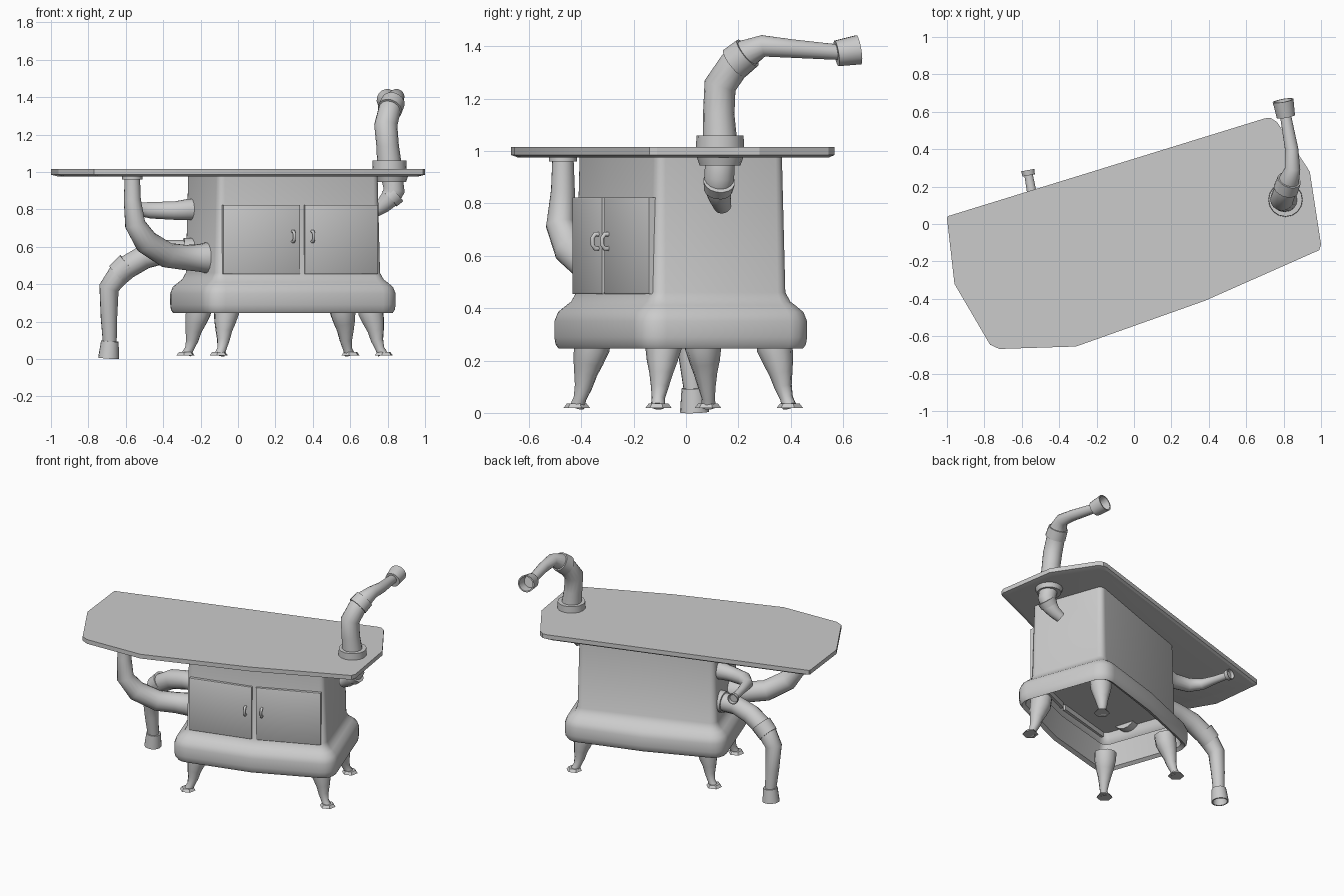
import bpy, bmesh, math
from mathutils import Vector, Matrix

if "Cube" in bpy.data.objects:
    bpy.data.objects.remove(bpy.data.objects["Cube"])

grey = bpy.data.materials.new("plain grey")
grey.use_nodes = True
tone = (0.6, 0.6, 0.6, 1)
grey.diffuse_color = tone
grey.node_tree.nodes["Principled BSDF"].inputs["Base Color"].default_value = tone

# The stove stands turned on the floor; its parts use this frame
STOVE = Matrix.Translation((0.24, -0.02, 0)) @ Matrix.Rotation(math.radians(19.5), 4, "Z")


def loft(name, rings, start=True, end=True, frame=None, angle=35):
    """Skin a list of equal rings into one object."""
    bm = bmesh.new()
    loops = [[bm.verts.new(p) for p in ring] for ring in rings]
    for a, b in zip(loops, loops[1:]):
        for i in range(len(a)):
            j = (i + 1) % len(a)
            bm.faces.new((a[i], a[j], b[j], b[i]))
    if start:
        bm.faces.new(loops[0][::-1])
    if end:
        bm.faces.new(loops[-1])
    bmesh.ops.recalc_face_normals(bm, faces=bm.faces)
    mesh = bpy.data.meshes.new(name)
    bm.to_mesh(mesh)
    bm.free()
    mesh.materials.append(grey)
    ob = bpy.data.objects.new(name, mesh)
    bpy.context.collection.objects.link(ob)
    if frame:
        ob.matrix_world = frame
    bpy.ops.object.select_all(action="DESELECT")
    ob.select_set(True)
    bpy.context.view_layer.objects.active = ob
    bpy.ops.object.shade_smooth_by_angle(angle=math.radians(angle))
    return ob


def ring(centre, axis, r, n=16):
    turn = Vector((0, 0, 1)).rotation_difference(Vector(axis))
    return [Vector(centre) + turn @ Vector((r * math.cos(t), r * math.sin(t), 0))
            for t in (math.tau * i / n for i in range(n))]


def tube(name, path, n=16, frame=None):
    """Path entries are x, y, z, radius; rings are carried along without twist."""
    pts = [Vector(p[:3]) for p in path]
    rings, turn, last = [], None, Vector((0, 0, 1))
    for i, p in enumerate(path):
        a = pts[max(i - 1, 0)]
        b = pts[min(i + 1, len(pts) - 1)]
        d = ((pts[i] - a).normalized() + (b - pts[i]).normalized()).normalized()
        step = last.rotation_difference(d)
        turn = step @ turn if turn else step
        last = d
        rings.append([pts[i] + turn @ Vector((p[3] * math.cos(t), p[3] * math.sin(t), 0))
                      for t in (math.tau * k / n for k in range(n))])
    return loft(name, rings, frame=frame, angle=50)


def collar(name, a, b, r0, r1=None):
    a, b = Vector(a), Vector(b)
    return loft(name, [ring(a, b - a, r0), ring(b, b - a, r1 or r0)])


def cup(name, a, b, r0, r1):
    """Hollow pipe mouth opening towards b."""
    a, b = Vector(a), Vector(b)
    d = b - a
    return loft(name, [ring(a, d, r0), ring(b, d, r1), ring(b, d, r1 * 0.85),
                       ring(a + d * 0.3, d, r0 * 0.8)])


def outline(z, off):
    """Bowed rectangle with rounded corners."""
    hw, hd, r = 0.462 + off, 0.265 + off, 0.04 + off * 0.7
    pts = []
    for k, (sx, sy) in enumerate(((1, 1), (-1, 1), (-1, -1), (1, -1))):
        for s in range(5):
            t = math.pi / 2 * (k + s / 4)
            pts.append((sx * (hw - r) + r * math.cos(t), sy * (hd - r) + r * math.sin(t), z))
        if k == 0:
            pts.append((0, hd + off * 0.3, z))
        if k == 2:
            pts.append((0, -hd - 0.035, z))
    return pts


# Stove body and flared skirt, open underneath, with a floor inside
profile = [(0.41, 0.01), (0.26, 0.045), (0.245, 0.068), (0.262, 0.079), (0.29, 0.083),
           (0.35, 0.083), (0.385, 0.07), (0.41, 0.042), (0.425, 0.024), (0.46, 0.006),
           (0.975, -0.006)]
loft("stove_body", [outline(z, o) for z, o in profile], False, False, STOVE, 38)
loft("stove_floor", [outline(z, -0.002) for z in (0.49, 0.5)], frame=STOVE)

# Table top
plan = [(-1, 0.033), (-0.995, 0.042), (0.70, 0.565), (0.73, 0.567), (0.765, 0.545),
        (0.94, 0.28), (1, -0.11), (0.99, -0.14), (0.38, -0.41), (-0.31, -0.655),
        (-0.72, -0.668), (-0.77, -0.645), (-0.96, -0.32)]
loft("table_top", [[(x * s, y * s, z) for x, y in plan]
                   for s, z in ((0.96, 0.975), (1, 0.985), (1, 1.015))], angle=20)

# Doors, handles and legs, mirrored about the stove
for side, sx in (("right", -1), ("left", 1)):
    a, b = Vector((sx * 0.014, -0.302, 0)), Vector((sx * 0.438, -0.272, 0))
    out = Vector((0, -0.014, 0))

    def panel(inset, depth):
        d = (b - a).normalized() * inset
        lo, hi = Vector((0, 0, 0.455 + inset)), Vector((0, 0, 0.823 - inset))
        p, q = a + d + out * depth, b - d + out * depth
        return [p + lo, q + lo, q + hi, p + hi]

    loft(side + "_door", [panel(0, -1), panel(0, 0.8), panel(0.005, 1)], frame=STOVE)
    hx = sx * 0.055
    tube(side + "_handle", [(hx, -0.305, 0.682, 0.009), (hx, -0.328, 0.682, 0.009),
                            (hx, -0.338, 0.668, 0.008), (hx, -0.338, 0.642, 0.008),
                            (hx, -0.328, 0.628, 0.009), (hx, -0.305, 0.628, 0.009)], 8, STOVE)
    for end, sy in (("front", -1), ("back", 1)):
        spot = STOVE @ Matrix.Translation((0.012, 0.006, 0))
        tube(f"{end}_{side}_leg",
             [(sx * x, sy * y, z, r) for x, y, z, r in (
                 (0.405, 0.222, 0.30, 0.072), (0.41, 0.226, 0.245, 0.069),
                 (0.422, 0.236, 0.195, 0.058), (0.431, 0.243, 0.15, 0.045),
                 (0.436, 0.25, 0.10, 0.034), (0.448, 0.26, 0.055, 0.025),
                 (0.462, 0.266, 0.025, 0.028))], 10, spot)
        foot = (sx * 0.468, sy * 0.266)
        loft(f"{end}_{side}_foot", [ring((*foot, 0.018), (0, 0, 1), 0.052, 6),
                                    ring((*foot, 0.036), (0, 0, 1), 0.038, 6)], frame=spot)

# Chimney pipe above the table
collar("chimney_flange", (0.81, 0.13, 1.01), (0.81, 0.13, 1.06), 0.092, 0.09)
tube("chimney_pipe", [(0.81, 0.13, 1.03, 0.066), (0.80, 0.125, 1.14, 0.06),
                      (0.79, 0.13, 1.25, 0.062), (0.81, 0.185, 1.33, 0.06),
                      (0.83, 0.235, 1.375, 0.055), (0.848, 0.295, 1.402, 0.042),
                      (0.843, 0.40, 1.392, 0.036), (0.81, 0.58, 1.378, 0.03)])
collar("chimney_joint", (0.812, 0.185, 1.335), (0.83, 0.235, 1.375), 0.067, 0.064)
cup("chimney_mouth", (0.812, 0.575, 1.373), (0.797, 0.66, 1.387), 0.05, 0.057)

# Stub pipe below the table
collar("stub_flange", (0.82, 0.13, 0.985), (0.82, 0.13, 0.945), 0.092, 0.078)
tube("stub_pipe", [(0.825, 0.13, 0.96, 0.058), (0.835, 0.127, 0.90, 0.058),
                   (0.81, 0.123, 0.855, 0.052), (0.775, 0.13, 0.82, 0.042),
                   (0.73, 0.14, 0.79, 0.034)])
collar("stub_joint", (0.84, 0.127, 0.885), (0.81, 0.123, 0.855), 0.061, 0.056)

# Pipe rising from the stove side to the table
tube("riser_pipe", [(-0.12, -0.24, 0.54, 0.084), (-0.17, -0.255, 0.54, 0.083),
                    (-0.21, -0.268, 0.54, 0.074), (-0.28, -0.295, 0.542, 0.068),
                    (-0.38, -0.36, 0.555, 0.068), (-0.49, -0.44, 0.625, 0.066),
                    (-0.55, -0.48, 0.72, 0.056), (-0.565, -0.47, 0.85, 0.046),
                    (-0.565, -0.47, 0.975, 0.041)])
collar("riser_flange", (-0.565, -0.47, 0.96), (-0.565, -0.47, 0.98), 0.054)

# Pipe dropping from the stove side to the floor
tube("drop_pipe", [(-0.22, -0.02, 0.575, 0.062), (-0.38, -0.03, 0.575, 0.062),
                   (-0.50, -0.02, 0.545, 0.064), (-0.62, -0.01, 0.475, 0.064),
                   (-0.69, 0, 0.38, 0.054), (-0.69, 0.015, 0.22, 0.044),
                   (-0.685, 0.03, 0.07, 0.036)])
collar("drop_socket", (-0.23, -0.02, 0.575), (-0.29, -0.025, 0.575), 0.072)
collar("drop_joint", (-0.585, -0.01, 0.505), (-0.645, -0.005, 0.45), 0.069, 0.065)
cup("drop_mouth", (-0.685, 0.03, 0.095), (-0.692, 0.033, 0.003), 0.047, 0.056)

# Bent pipe reaching past the back edge
tube("side_pipe", [(-0.22, 0, 0.80, 0.06), (-0.27, -0.01, 0.798, 0.057),
                   (-0.34, -0.02, 0.793, 0.05), (-0.46, 0, 0.795, 0.045),
                   (-0.525, 0.06, 0.80, 0.036), (-0.545, 0.16, 0.795, 0.026),
                   (-0.565, 0.27, 0.79, 0.023)])
cup("side_mouth", (-0.563, 0.26, 0.79), (-0.568, 0.288, 0.79), 0.034, 0.037)
